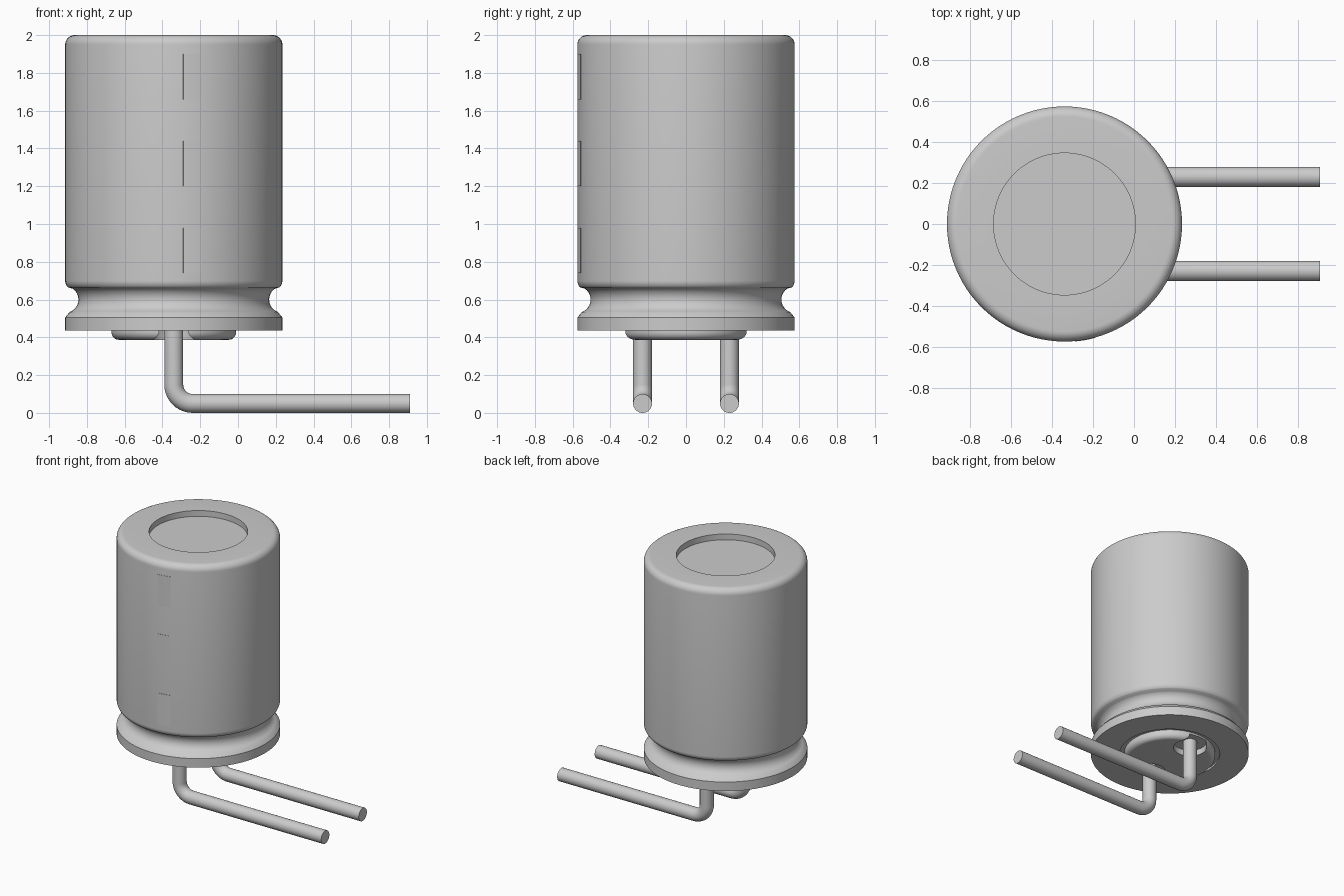
import bpy, bmesh, math
from mathutils import Vector

cube = bpy.data.objects.get("Cube")
if cube:
    bpy.data.objects.remove(cube, do_unlink=True)

CX = -0.34      # can axis
R = 0.575       # can radius
LEAD_Y = 0.23
LEAD_R = 0.05

grey = bpy.data.materials.new("plain grey")
grey.use_nodes = True
grey.diffuse_color = (0.6, 0.6, 0.6, 1)
grey.node_tree.nodes["Principled BSDF"].inputs["Base Color"].default_value = (0.6, 0.6, 0.6, 1)


def finish(name, bm):
    bmesh.ops.recalc_face_normals(bm, faces=bm.faces)
    mesh = bpy.data.meshes.new(name)
    bm.to_mesh(mesh)
    bm.free()
    mesh.materials.append(grey)
    ob = bpy.data.objects.new(name, mesh)
    bpy.context.collection.objects.link(ob)
    return ob


def smooth(ob):
    bpy.ops.object.select_all(action='DESELECT')
    ob.select_set(True)
    bpy.context.view_layer.objects.active = ob
    bpy.ops.object.shade_smooth_by_angle(angle=math.radians(35))


def arc(cr, cz, radius, start, end, steps=8):
    angles = [math.radians(start + (end - start) * i / steps) for i in range(steps + 1)]
    return [(cr + radius * math.cos(a), cz + radius * math.sin(a)) for a in angles]


def lathe(name, profile, x, y=0, sides=96):
    """Spin a closed radius/height profile round a vertical axis."""
    bm = bmesh.new()
    verts = [bm.verts.new((x + r, y, z)) for r, z in profile]
    edges = [bm.edges.new(pair) for pair in zip(verts, verts[1:])]
    bmesh.ops.spin(bm, geom=verts + edges, cent=(x, y, 0), axis=(0, 0, 1),
                   angle=2 * math.pi, steps=sides)
    bmesh.ops.remove_doubles(bm, verts=bm.verts, dist=0.0005)
    return finish(name, bm)


# Can with crimp groove, rounded shoulder and recessed lid
can_profile = [(0, 0.45), (0.365, 0.45), (0.365, 0.435), (R, 0.435), (R, 0.505)]
can_profile += arc(0.575, 0.6, 0.07, 250, 125, 14)
can_profile += arc(R - 0.05, 0.7, 0.05, -45, 0, 6)
can_profile += arc(R - 0.05, 1.95, 0.05, 0, 90)
can_profile += [(0.347, 2.0), (0.347, 1.955), (0, 1.955)]
smooth(lathe("can", can_profile, CX))

# Seal under the can, notched round each lead
plug_profile = [(0, 0.46), (0.33, 0.46)] + arc(0.29, 0.427, 0.04, 0, -90) + [(0, 0.387)]
plug = lathe("seal_plug", plug_profile, CX)
for side in (-1, 1):
    notch = lathe("notch_cutter", [(0, 0.3), (0.12, 0.3), (0.12, 0.435), (0, 0.435)],
                  CX, side * LEAD_Y, 40)
    notch.hide_render = True
    notch.hide_viewport = True
    cut = plug.modifiers.new("notch", 'BOOLEAN')
    cut.object = notch
    cut.operation = 'DIFFERENCE'
    cut.solver = 'EXACT'
# Bake the cuts so that the cutters can go
depsgraph = bpy.context.evaluated_depsgraph_get()
plug_mesh = bpy.data.meshes.new_from_object(plug.evaluated_get(depsgraph))
plug.modifiers.clear()
plug.data = plug_mesh
for ob in [o for o in bpy.data.objects if o.name.startswith("notch_cutter")]:
    bpy.data.objects.remove(ob, do_unlink=True)
smooth(plug)

# Bent leads: a round section swept down, round the bend and out
BEND = 0.10
path = [(CX, 0.47)]
path += arc(CX + BEND, LEAD_R + BEND, BEND, 180, 270, 10)
path += [(0.91, LEAD_R)]
for side, name in ((-1, "right_lead"), (1, "left_lead")):
    bm = bmesh.new()
    rings = []
    for i, (x, z) in enumerate(path):
        a, b = path[max(i - 1, 0)], path[min(i + 1, len(path) - 1)]
        if i == 1:
            a, b = path[0], path[1]
        if i == len(path) - 2:
            a, b = path[-2], path[-1]
        d = Vector((b[0] - a[0], 0, b[1] - a[1])).normalized()
        across = Vector((0, 1, 0))
        up = d.cross(across)
        centre = Vector((x, side * LEAD_Y, z))
        rings.append([bm.verts.new(centre + LEAD_R * (across * math.cos(t) + up * math.sin(t)))
                      for t in (2 * math.pi * k / 32 for k in range(32))])
    for p, q in zip(rings, rings[1:]):
        for k in range(32):
            n = (k + 1) % 32
            bm.faces.new((p[k], p[n], q[n], q[k]))
    bm.faces.new(rings[0])
    bm.faces.new(rings[-1])
    smooth(finish(name, bm))

# Thin polarity marks on the can wall
for i in range(3):
    low = 0.74 + 0.46 * i
    bm = bmesh.new()
    columns = []
    for k in range(5):
        a = math.radians(-85 + 2.5 * k)
        columns.append([bm.verts.new((CX + r * math.cos(a), r * math.sin(a), z))
                        for r, z in ((R - 0.003, low), (R + 0.002, low),
                                     (R + 0.002, low + 0.24), (R - 0.003, low + 0.24))])
    for p, q in zip(columns, columns[1:]):
        for k in range(4):
            n = (k + 1) % 4
            bm.faces.new((p[k], p[n], q[n], q[k]))
    bm.faces.new(columns[0])
    bm.faces.new(columns[-1])
    smooth(finish(f"polarity_mark_{i + 1}", bm))
